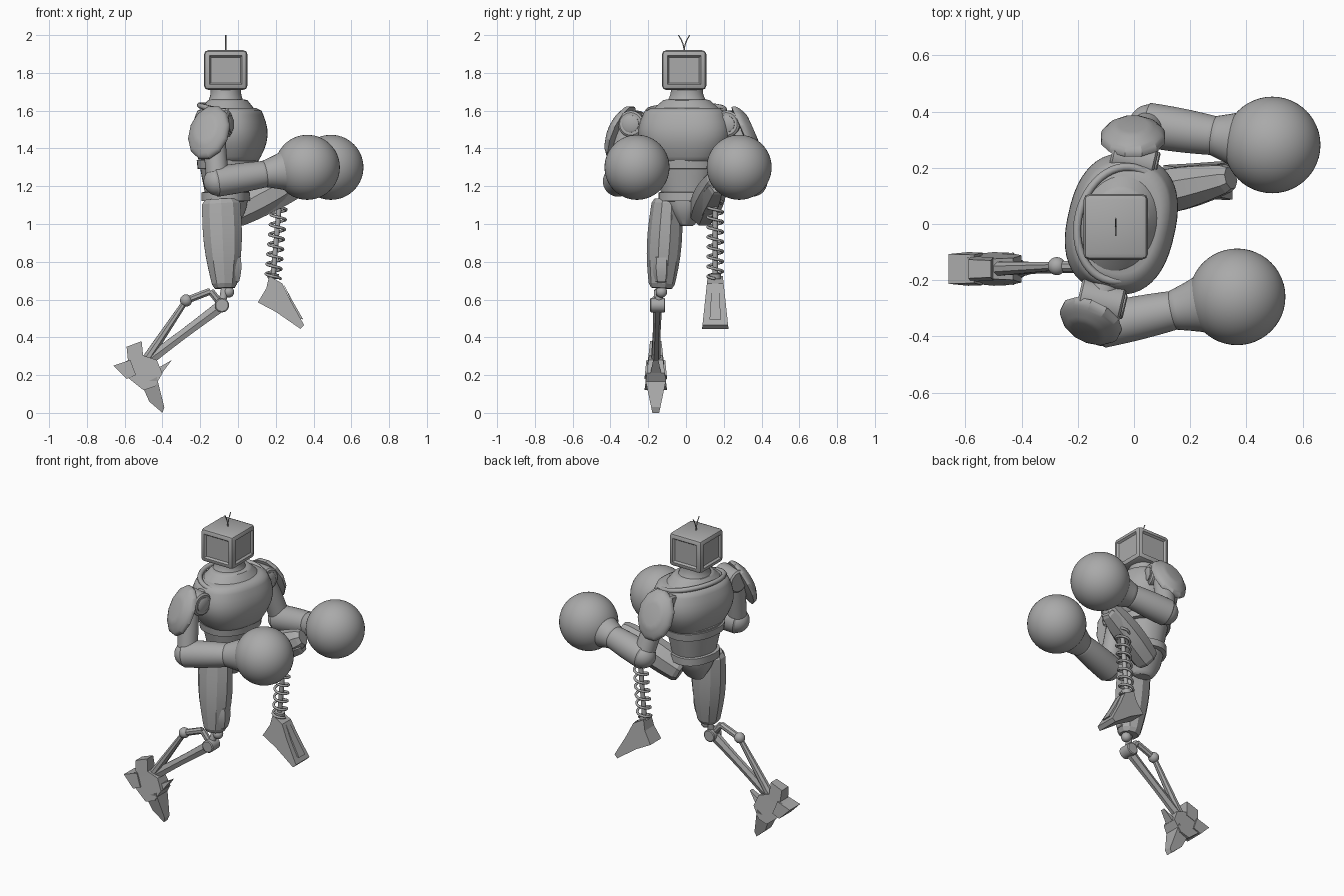
import bpy, bmesh, math
from mathutils import Vector

if "Cube" in bpy.data.objects:
    bpy.data.objects.remove(bpy.data.objects["Cube"], do_unlink=True)

shade = .4
grey = bpy.data.materials.new("plain grey")
grey.use_nodes = True
grey.diffuse_color = (shade, shade, shade, 1)
grey.node_tree.nodes["Principled BSDF"].inputs["Base Color"].default_value = grey.diffuse_color

UP = Vector((0, 0, 1))
FRONT = Vector((1, 0, 0))


def finish(name, bm, angle):
    """Turn the bmesh into a grey object with smooth shading and sharp edges."""
    bmesh.ops.recalc_face_normals(bm, faces=bm.faces)
    mesh = bpy.data.meshes.new(name)
    bm.to_mesh(mesh)
    bm.free()
    mesh.materials.append(grey)
    mesh.shade_smooth()
    mesh.set_sharp_from_angle(angle=math.radians(angle))
    bpy.context.collection.objects.link(bpy.data.objects.new(name, mesh))


def signed_power(value, power):
    return math.copysign(abs(value) ** power, value)


def rod(name, start, end, r_start, r_end=None, bulge=0, flat=1, flat_end=None,
        ref=UP, sides=32, power=1, angle=35):
    """Tapered, swelling limb with chamfered ends; flat is its width across ref."""
    start, end = Vector(start), Vector(end)
    r_end = r_start if r_end is None else r_end
    flat_end = flat if flat_end is None else flat_end
    axis = (end - start).normalized()
    u = (ref - axis * ref.dot(axis)).normalized()
    v = axis.cross(u)
    bm = bmesh.new()
    steps = [0, .05] + [i / 8 for i in range(1, 8)] + [.95, 1]
    rings = []
    for t in steps:
        r = r_start + (r_end - r_start) * t + bulge * math.sin(math.pi * t)
        r *= .85 if t in (0, 1) else 1
        width = r * (flat + (flat_end - flat) * t)
        ring = []
        for i in range(sides):
            turn = math.tau * (i + .5) / sides
            along = signed_power(math.cos(turn), power) * r
            across = signed_power(math.sin(turn), power) * width
            ring.append(bm.verts.new(start.lerp(end, t) + u * along + v * across))
        rings.append(ring)
    for low, high in zip(rings, rings[1:]):
        for i in range(sides):
            bm.faces.new((low[i - 1], low[i], high[i], high[i - 1]))
    bm.faces.new(rings[0])
    bm.faces.new(rings[-1])
    finish(name, bm, angle)


def ball(name, centre, radius):
    bm = bmesh.new()
    bmesh.ops.create_uvsphere(bm, u_segments=48, v_segments=28, radius=radius)
    bmesh.ops.translate(bm, verts=bm.verts, vec=centre)
    finish(name, bm, 60)


def wedge(name, outline, middle, low_width, high_width):
    """Plate with a side outline of (x, z), whose half width changes with height."""
    heights = [z for x, z in outline]
    bottom, top = min(heights), max(heights)
    bm = bmesh.new()
    caps = []
    for s in (-1, 1):
        cap = []
        for x, z in outline:
            half = low_width + (high_width - low_width) * (z - bottom) / (top - bottom)
            cap.append(bm.verts.new((x, middle + s * half, z)))
        caps.append(cap)
        bm.faces.new(cap)
    left, right = caps
    for i in range(len(outline)):
        bm.faces.new((left[i - 1], left[i], right[i], right[i - 1]))
    finish(name, bm, 15)


def wire(name, points, radius, cyclic=False):
    """Thin round wire through the points."""
    curve = bpy.data.curves.new(name, "CURVE")
    curve.dimensions = "3D"
    curve.bevel_depth = radius
    curve.bevel_resolution = 2
    curve.use_fill_caps = True
    spline = curve.splines.new("POLY")
    spline.points.add(len(points) - 1)
    for target, point in zip(spline.points, points):
        target.co = (*point, 1)
    spline.use_cyclic_u = cyclic
    curve.materials.append(grey)
    ob = bpy.data.objects.new(name, curve)
    bpy.context.collection.objects.link(ob)
    bpy.ops.object.select_all(action="DESELECT")
    ob.select_set(True)
    bpy.context.view_layer.objects.active = ob
    bpy.ops.object.convert(target="MESH")


# Head: bevelled box with recessed panels on its four sides
head = Vector((-.065, -.01, 1.815))
bm = bmesh.new()
bmesh.ops.create_cube(bm, size=1)
bmesh.ops.scale(bm, verts=bm.verts, vec=(.23, .235, .21))
bmesh.ops.translate(bm, verts=bm.verts, vec=head)
bmesh.ops.bevel(bm, geom=bm.edges[:], offset=.022, segments=2, affect="EDGES", profile=.5)
bm.normal_update()
panels = [f for f in bm.faces if f.calc_area() > .02 and abs(f.normal.z) < .5]
bmesh.ops.inset_individual(bm, faces=panels, thickness=.01)
bmesh.ops.inset_individual(bm, faces=panels, thickness=.012, depth=-.012)
finish("head", bm, 30)
for s in (-1, 1):
    bend = [i / 4 for i in range(5)]
    wire("antenna", [head + Vector((0, s * .03 * t * t, .1 + t * .085)) for t in bend], .003)

# Torso: its frame is turned a little towards the right
yaw = math.radians(-13)
fwd = Vector((math.cos(yaw), math.sin(yaw), 0))
side = UP.cross(fwd)


def place(forward, sideways, height):
    return Vector((-.045, 0, height)) + fwd * forward + side * sideways


def body(name, forward, low, high, *radii, **shape):
    """Upright torso section at the given heights."""
    rod(name, place(forward, 0, low), place(forward, 0, high), *radii, ref=fwd, **shape)


body("neck", -.02, 1.6, 1.74, .125, .085, -.02, flat=1.2, flat_end=1)
body("shoulder_yoke", -.01, 1.56, 1.66, .165, .1, .005, flat=1.35, flat_end=1.2)
body("chest", 0, 1.32, 1.615, .14, .155, .045, flat=1.25, flat_end=1.35, power=.82,
     sides=48, angle=50)
body("abdomen", -.015, 1.15, 1.36, .11, .15, flat=1.2, power=.9)
body("rib_band", -.01, 1.29, 1.34, .155, .16, flat=1.2, power=.9)
body("belt", -.02, 1.12, 1.17, .125, flat=1.2, power=.85)
body("pelvis", -.02, .99, 1.14, .06, .115, .015, flat=.6, flat_end=1.2, sides=16, angle=25)
turns = [math.tau * i / 48 for i in range(48)]
wire("collar", [place(.155 * math.cos(a), .205 * math.sin(a), 1.6 - .03 * math.cos(a))
                for a in turns], .015, True)

# Arms: joint, shoulder pad, upper arm, forearm and round glove
for name, s, reach in (("right", -1, -.16), ("left", 1, .395)):
    joint = place(-.01, s * .26 - .025, 1.53)
    out = side * s - fwd * .25
    pad = joint + out * .065 - UP * .05
    elbow = place(.02, s * .365, 1.225)
    hand = place(.46, reach, 1.3)
    wrist = elbow.lerp(hand, .57)
    rod(name + "_shoulder_joint", joint - fwd * .08, joint + fwd * .08, .07)
    rod(name + "_shoulder_cap", joint, joint + fwd * .09, .045)
    rod(name + "_shoulder_axle", joint, place(0, s * .1, 1.52), .06)
    rod(name + "_shoulder_pad", pad, pad + out * .055 + UP * .025, .155, .08, .025,
        flat=.76, sides=12, angle=20)
    rod(name + "_upper_arm", joint + out * .03, elbow, .06, ref=FRONT)
    ball(name + "_elbow", elbow, .075)
    rod(name + "_forearm", elbow.lerp(hand, -.05), wrist, .08, .068, .004)
    rod(name + "_glove_cuff", elbow.lerp(hand, .5), hand, .068, .165, -.01, angle=60)
    ball(name + "_glove", hand, .172)

# Right leg: faceted thigh and plates, ball knee, two shin struts
hip = Vector((-.09, -.1, 1.13))
knee = Vector((-.07, -.13, .66))
hinge = Vector((-.085, -.15, .57))
strut = Vector((-.275, -.15, .595))
ankle = Vector((-.5, -.16, .26))
rod("right_thigh", hip, knee, .105, .065, .02, flat=.75, flat_end=1, ref=FRONT, sides=10, angle=15)
shin_front = knee + FRONT * .04
rod("right_knee_plate", shin_front + UP * .17, shin_front + UP * .03, .05, .04, .01,
    ref=FRONT, sides=6, angle=15)
thigh_front = hip + FRONT * .02
rod("right_thigh_plate", thigh_front - UP * .07, thigh_front - UP * .27, .1, .09, ref=FRONT,
    flat=.5, sides=6, angle=15)
ball("right_knee_ball", knee + Vector((.02, 0, -.02)), .03)
rod("right_knee_neck", knee, hinge, .02, ref=FRONT)
across = Vector((0, .04, 0))
rod("right_knee_hinge", hinge - across, hinge + across, .038)
rod("right_shin", hinge, ankle, .035, flat=.7, bulge=-.006, sides=6, angle=15)
link = hinge + Vector((-.06, 0, .075))
rod("right_knee_link", hinge, link, .02, sides=8)
rod("right_upper_strut", link, strut, .02, sides=8)
ball("right_strut_joint", strut, .032)
rod("right_rear_strut", strut, ankle, .016, .028, sides=8)

# Right foot: stacked plates, toe pointing down
wedge("right_foot", [(-.6, .27), (-.52, .31), (-.43, .28), (-.4, .21), (-.44, .14),
                     (-.5, .12), (-.6, .2)], ankle.y, .06, .035)
wedge("right_heel", [(-.66, .25), (-.57, .28), (-.54, .2), (-.59, .18)], ankle.y, .06, .05)
wedge("right_heel_block", [(-.59, .35), (-.51, .38), (-.5, .28), (-.58, .25)], ankle.y, .045, .03)
wedge("right_toe", [(-.51, .15), (-.43, .19), (-.39, .03), (-.4, 0), (-.47, .06)], ankle.y, .018, .058)
wedge("right_instep", [(-.47, .3), (-.42, .24), (-.35, .28), (-.41, .2)], ankle.y, .03, .01)

# Left leg: raised thigh, spring shin and wedge foot
knee = Vector((.345, .165, 1.25))
rod("left_thigh", (-.03, .085, 1.05), knee, .08, .055, .025, flat=.9, sides=8, angle=15)
rod("left_thigh_plate", (.06, .1, 1.075), knee - UP * .05, .065, .045, .01, sides=6, angle=15)
top = Vector((.225, .155, 1.18))
low = Vector((.185, .155, .71))
rod("left_shin_rod", top, low, .014, ref=FRONT, sides=14)
for end, other in ((top, low), (low, top)):
    rod("left_spring_seat", end, end.lerp(other, .06), .03, ref=FRONT, sides=14)
coils, detail = 9, 16
coil = []
for i in range(coils * detail + 1):
    a = math.tau * i / detail
    spoke = FRONT * math.cos(a) + UP.cross(FRONT) * math.sin(a)
    coil.append(top.lerp(low, i / coils / detail) + spoke * .04)
wire("left_shin_spring", coil, .0075)
wedge("left_foot", [(.165, .725), (.235, .685), (.275, .6), (.35, .465), (.33, .445),
                    (.2, .535), (.105, .585), (.15, .66)], low.y, .07, .04)
wedge("left_foot_ridge", [(.24, .685), (.285, .6), (.345, .495), (.32, .5)], low.y, .03, .018)
